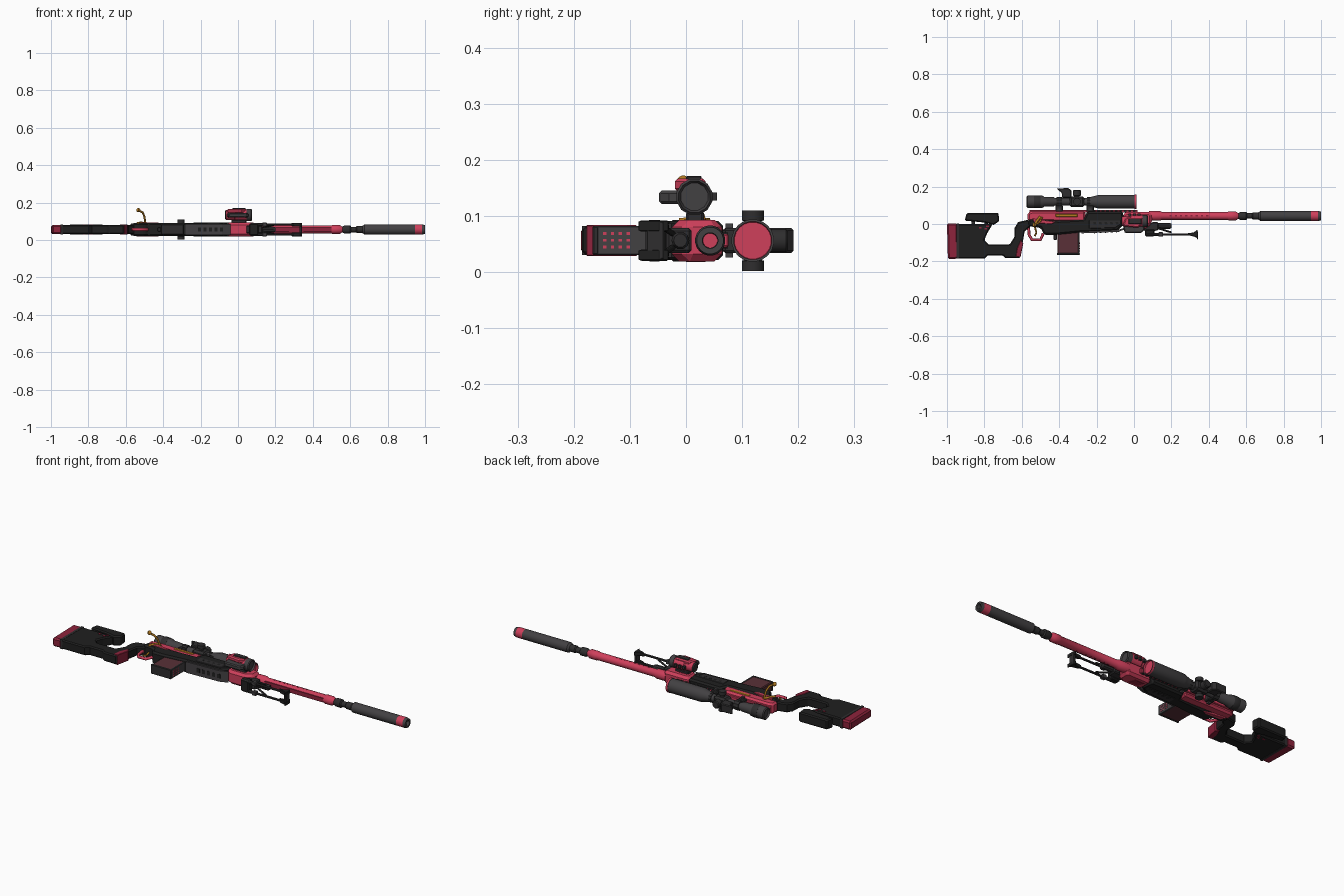
import bpy, bmesh, math
from mathutils import Vector, Matrix

def material(name, col):
    m = bpy.data.materials.new(name)
    m.diffuse_color = (*col, 1)
    return m

BLACK = material("matte black", (0.014, 0.014, 0.014))
GRAY = material("gunmetal gray", (0.055, 0.052, 0.055))
DARK = material("dark gray", (0.028, 0.027, 0.028))
RED = material("rose red", (0.62, 0.05, 0.105))
CRIMSON = material("deep crimson", (0.27, 0.017, 0.045))
GOLD = material("gold", (0.46, 0.20, 0.015))
MAROON = material("smoky maroon", (0.10, 0.03, 0.038))
ZC = 0.056  # centre plane of the gun

def finish(name, bm, mat, bevel=0, smooth=False):
    bmesh.ops.recalc_face_normals(bm, faces=bm.faces)
    me = bpy.data.meshes.new(name)
    bm.to_mesh(me)
    bm.free()
    me.materials.append(mat)
    ob = bpy.data.objects.new(name, me)
    bpy.context.collection.objects.link(ob)
    if bevel:
        mod = ob.modifiers.new("bevel", 'BEVEL')
        mod.width, mod.segments, mod.limit_method = bevel, 1, 'ANGLE'
        mod.angle_limit = math.radians(50)
    if smooth:
        bpy.ops.object.select_all(action='DESELECT')
        ob.select_set(True)
        bpy.context.view_layer.objects.active = ob
        bpy.ops.object.shade_smooth_by_angle(angle=math.radians(35))
    return ob

def prism(name, pts, hw, mat, bevel=0.006, zc=ZC):
    """Side profile in x, y extruded across the gun."""
    bm = bmesh.new()
    f = bm.faces.new([bm.verts.new((x, y, zc - hw)) for x, y in pts])
    r = bmesh.ops.extrude_face_region(bm, geom=[f])
    bmesh.ops.translate(bm, verts=[v for v in r['geom'] if isinstance(v, bmesh.types.BMVert)], vec=(0, 0, 2 * hw))
    return finish(name, bm, mat, bevel)

def box(name, x, y, z, mat, bevel=0):
    return prism(name, [(x[0], y[0]), (x[1], y[0]), (x[1], y[1]), (x[0], y[1])],
                 (z[1] - z[0]) / 2, mat, bevel, (z[0] + z[1]) / 2)

def lathe(name, prof, origin, axis, mat, n=20, bands=()):
    """Turned part: prof holds (distance along axis, radius); bands recolour by x range."""
    bm = bmesh.new()
    rings = [[bm.verts.new((r * math.cos(2 * math.pi * (i + .5) / n), r * math.sin(2 * math.pi * (i + .5) / n), t))
              for i in range(n)] for t, r in prof]
    for a, b in zip(rings, rings[1:]):
        for i in range(n):
            bm.faces.new((a[i], a[(i + 1) % n], b[(i + 1) % n], b[i]))
    bm.faces.new(rings[0])
    bm.faces.new(rings[-1])
    q = Vector((0, 0, 1)).rotation_difference(Vector(axis)).to_matrix().to_4x4()
    bm.transform(Matrix.Translation(origin) @ q)
    for k, (lo, hi, _) in enumerate(bands):
        for f in bm.faces:
            if lo <= f.calc_center_median().x <= hi:
                f.material_index = k + 1
    ob = finish(name, bm, mat, smooth=n > 10)
    for b in bands:
        ob.data.materials.append(b[2])
    return ob

def tube(name, pts, r, mat):
    """Round bar along a path."""
    cu = bpy.data.curves.new(name, 'CURVE')
    cu.dimensions, cu.bevel_depth, cu.bevel_resolution, cu.use_fill_caps = '3D', r, 1, True
    sp = cu.splines.new('POLY')
    sp.points.add(len(pts) - 1)
    for p, c in zip(sp.points, pts):
        p.co = (*c, 1)
    cu.materials.append(mat)
    ob = bpy.data.objects.new(name, cu)
    bpy.context.collection.objects.link(ob)

X, Y = (1, 0, 0), (0, 1, 0)

# Stock: body, lower bar and grip in one profile
prism("stock_and_grip", [(-.945, 0), (-.755, 0), (-.785, -.05), (-.80, -.085), (-.775, -.11), (-.665, -.11),
      (-.64, -.07), (-.638, -.02), (-.62, .01), (-.57, .022), (-.54, .0), (-.585, -.04), (-.595, -.10),
      (-.61, -.183), (-.69, -.183), (-.70, -.168), (-.78, -.168), (-.80, -.185), (-.945, -.185)], .025, BLACK)
prism("cheek_rest", [(-.905, .018), (-.895, .058), (-.725, .06), (-.72, .015), (-.75, -.005), (-.80, .008)], .027, BLACK)
for x in (-.87, -.80):
    box("cheek_post", (x, x + .02), (-.01, .02), (.046, .066), DARK)
prism("butt_pad", [(-1, .003), (-.945, .003), (-.94, -.185), (-.995, -.188)], .024, CRIMSON, .008)
box("butt_spacer", (-.95, -.936), (-.185, .002), (.03, .082), DARK)
prism("grip_panel", [(-.632, -.175), (-.607, -.178), (-.592, -.105), (-.605, -.085), (-.625, -.13)], .0275, CRIMSON, .002)
for x, y in ((-.83, -.025), (-.80, -.03), (-.79, -.015)):
    box("stock_mark", (x, x + .014), (y, y + .008), (.029, .0835), CRIMSON)

# Receiver and chassis
prism("receiver", [(-.57, .015), (-.57, .06), (-.545, .068), (-.26, .068), (-.26, .01)], .029, RED, .01)
prism("chassis", [(-.565, .025), (-.40, .018), (-.27, .025), (-.25, .066), (-.06, .066), (-.05, 0), (-.09, -.036),
      (-.29, -.045), (-.42, -.058), (-.48, -.058), (-.50, -.02), (-.565, -.012)], .035, BLACK, .009)
prism("receiver_side_plate", [(-.545, .03), (-.42, .012), (-.44, -.0), (-.53, .005)], .037, RED, .002)
prism("fore_end_side_plate", [(-.24, .02), (-.07, .02), (-.07, .0), (-.10, -.02), (-.24, -.025)], .037, DARK, .002)
prism("fore_end_under_panel", [(-.28, -.04), (-.08, -.03), (-.05, -.02), (-.04, -.026), (-.085, -.042), (-.28, -.05)],
      .03, GRAY, 0)
for i in range(5):  # under-panel vents and side ribs
    x = -.215 + i * .03
    prism("under_vent", [(x, -.04), (x + .016, -.04), (x + .016, -.0475 + .007 * i / 5), (x, -.0505 + .007 * i / 5)], .011, BLACK, 0)
    prism("side_slot", [(x, -.004), (x + .014, -.004), (x + .01, .012), (x - .004, .012)], .0375, BLACK, 0)
for i in range(11):
    x = -.245 + i * .024
    box("top_rail_tooth", (x, x + .014), (.062, .075), (.042, .070), DARK)
box("bolt_carrier", (-.42, -.30), (.036, .056), (.03, .0875), GOLD, .004)
box("scope_rail", (-.56, .02), (.062, .076), (.044, .068), RED, .003)

# Bolt handle
tube("bolt_handle", [(-.49, .035, .075), (-.497, .028, .10), (-.50, .018, .125), (-.51, .005, .147), (-.53, -.004, .158)], .0055, GOLD)
lathe("bolt_knob", [(-.011, .003), (-.007, .009), (0, .012), (.007, .009), (.011, .003)], (-.533, -.005, .16), X, GOLD, 12)
tube("bolt_link", [(-.535, -.01, .09), (-.52, .015, .092), (-.50, .04, .09)], .007, GOLD)

# Trigger and guard
tube("trigger_guard", [(-.565, -.01, ZC), (-.56, -.06, ZC), (-.545, -.085, ZC), (-.50, -.085, ZC), (-.485, -.05, ZC)], .008, RED)
tube("trigger", [(-.53, -.015, ZC), (-.522, -.045, ZC), (-.53, -.065, ZC)], .005, GOLD)

# Magazine with dotted front
prism("magazine", [(-.41, -.04), (-.295, -.035), (-.295, -.163), (-.41, -.16)], .024, MAROON, .004)
box("magazine_front", (-.30, -.291), (-.163, -.04), (.03, .082), GRAY, .002)
box("magazine_base", (-.413, -.29), (-.167, -.155), (.03, .082), DARK, .003)
for i in range(4):
    for j in range(3):
        y, z = -.148 + i * .014, .042 + j * .012
        box("magazine_dot", (-.2915, -.289), (y, y + .006), (z, z + .005), RED)
box("magazine_catch", (-.43, -.412), (-.085, -.045), (.045, .067), DARK, .003)

# Barrel block, shroud, muzzle and suppressor
prism("barrel_block", [(-.06, .055), (-.04, .064), (.08, .064), (.095, .05), (.095, .0), (.06, -.025), (-.03, -.025), (-.06, -.01)],
      .037, RED, .013)
prism("block_side_plate", [(-.035, .035), (.02, .035), (.035, .0), (-.02, .0)], .0385, CRIMSON, 0)
lathe("barrel", [(.08, .026), (.14, .026), (.15, .021), (.50, .021), (.505, .024), (.545, .024), (.555, .017), (.57, .015)],
      (0, .043, ZC), X, RED, 16)
for i in range(8):  # shroud holes
    x = .19 + i * .028
    box("shroud_hole", (x, x + .011), (.039, .047), (ZC - .0215, ZC + .0215), CRIMSON)
    box("shroud_top_hole", (x, x + .011), (.0225, .0635), (.052, .060), CRIMSON)
box("under_barrel_strip", (.10, .50), (.0205, .028), (.045, .067), CRIMSON)
lathe("muzzle_brake", [(.555, .014), (.57, .022), (.60, .022), (.605, .015), (.63, .015), (.635, .019), (.68, .019)],
      (0, .043, ZC), X, DARK, 16)
lathe("suppressor", [(.665, .019), (.675, .027), (.945, .027), (.946, .027), (.985, .027), (.986, .027), (1, .024), (1, .014), (.98, .013)],
      (0, .043, ZC), X, GRAY, 20, [(.946, .9855, RED)])

# Scope
SY = .119
lathe("scope_body", [(-.565, .024), (-.575, .027), (-.57, .033), (-.49, .033), (-.48, .027), (-.43, .025), (-.42, .019), (-.26, .019),
      (-.20, .034), (-.19, .037), (.002, .037), (.003, .038), (.014, .038), (.014, .034), (.004, .033)],
      (0, SY, ZC), X, GRAY, 20, [(.0025, .0135, RED)])
lathe("eyepiece_ring", [(-.535, .0335), (-.53, .035), (-.505, .035), (-.50, .0335)], (0, SY, ZC), X, DARK, 20)
box("turret_block", (-.345, -.265), (.09, .148), (.03, .082), DARK, .01)
lathe("side_turrets", [(0, .02), (.018, .02), (.02, .013), (.088, .013), (.09, .02), (.108, .02)],
      (-.305, SY, .002), (0, 0, 1), DARK, 16)
lathe("top_turret", [(.13, .015), (.15, .015), (.152, .021), (.178, .021), (.182, .017)], (-.305, 0, ZC), Y, DARK, 16)
prism("scope_top_plate", [(-.415, .19), (-.35, .192), (-.335, .178), (-.335, .14), (-.385, .14), (-.385, .165)], .022, DARK, .004)
for x in (-.40, -.235):  # mounting rings
    lathe("scope_ring", [(0, .026), (.03, .026)], (x - .015, SY, ZC), X, DARK, 10)
    box("scope_ring_foot", (x - .02, x + .02), (.066, .10), (.034, .078), DARK, .004)
    box("ring_clamp", (x - .008, x + .008), (.07, .084), (.026, .086), GRAY)

# Side light module
lathe("side_light", [(-.07, .02), (-.065, .027), (-.02, .027), (-.015, .031), (.045, .031), (.046, .033), (.07, .033), (.075, .029), (.066, .025)],
      (0, .015, .134), X, RED, 12, [(.0455, .08, GRAY), (-.08, -.066, DARK)])
prism("light_side_box", [(-.05, -.048), (.04, -.048), (.055, -.03), (.055, 0), (-.06, 0)], .012, GRAY, .005, .133)
prism("light_cover", [(-.06, -.012), (.02, -.02), (.045, 0), (.045, .035), (-.045, .035)], .012, RED, .006, .155)
box("light_top_bracket", (-.03, .04), (-.0, .028), (.162, .171), DARK, .002)
box("light_mount", (-.035, .045), (.0, .032), (.088, .108), DARK, .004)
for i in range(3):
    box("light_button", (-.03 + i * .025, -.015 + i * .025), (.04, .055), (.127, .142), DARK)

# Folded bipod
prism("bipod_mount", [(.04, -.02), (.10, .01), (.13, .01), (.13, -.035), (.06, -.04)], .022, DARK, .005)
lathe("bipod_pivot", [(.08, .016), (.19, .016), (.20, .012)], (0, -.01, ZC), X, DARK, 10)
box("bipod_head", (.06, .11), (-.066, -.03), (.024, .088), BLACK, .005)
for s in (-1, 1):
    z = ZC + s * .026
    lathe("bipod_leg", [(.07, .009), (.15, .009), (.152, .006), (.335, .006)], (0, -.056, z), X, DARK, 8)
    prism("bipod_foot", [(.285, -.05), (.32, -.045), (.338, -.03), (.343, -.05), (.342, -.086), (.332, -.07), (.30, -.062)],
          .010, BLACK, .002, z)
    tube("bipod_strut", [(.12, -.02, ZC + s * .01), (.20, -.045, z)], .005, BLACK)
    box("leg_latch", (.13, .155), (-.068, -.044), (z - .011, z + .011), GRAY, .003)
box("bipod_foot_bar", (.328, .342), (-.072, -.038), (.022, .09), DARK, .003)
